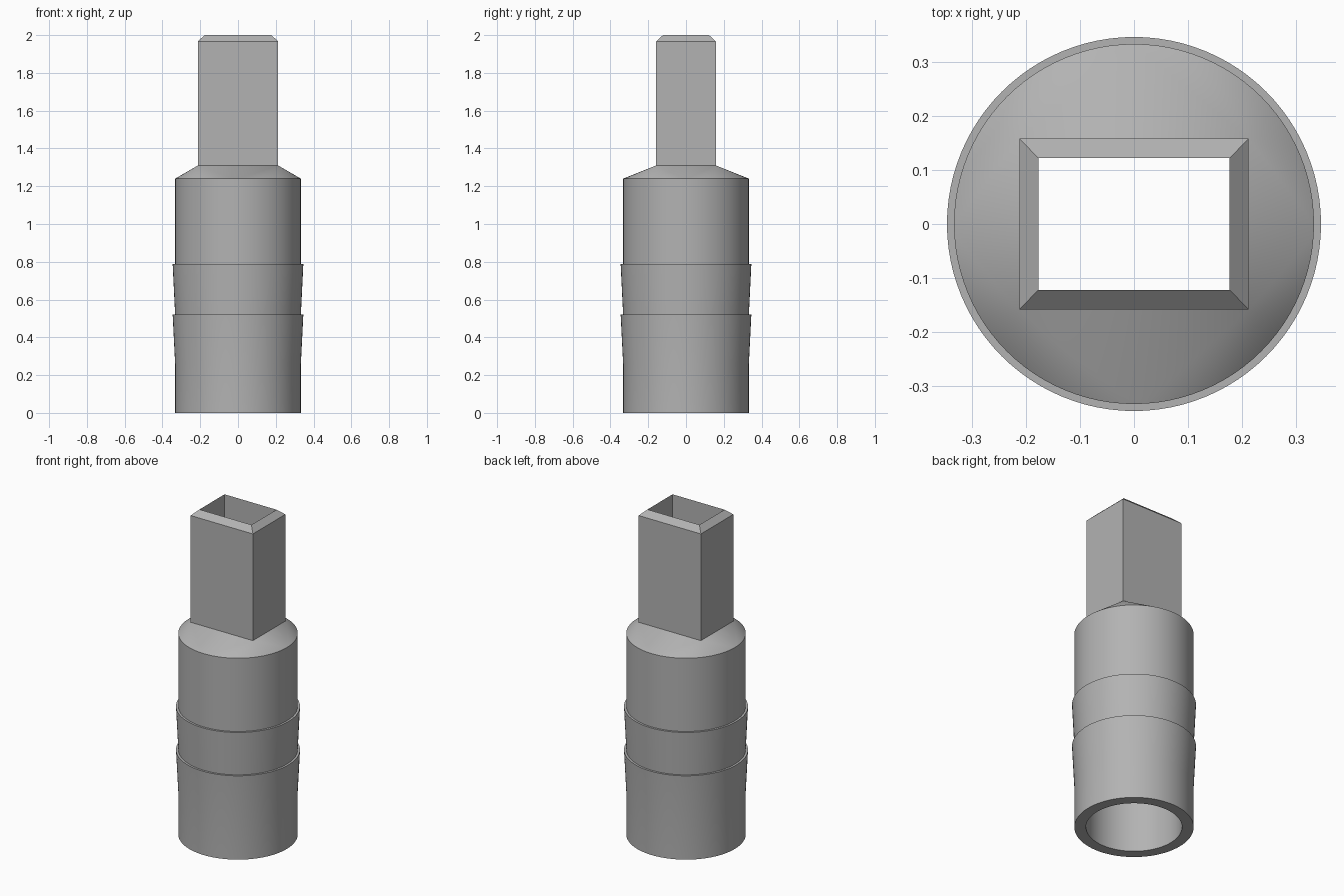
import bpy, bmesh, math

cube = bpy.data.objects.get("Cube")
if cube:
    bpy.data.objects.remove(cube, do_unlink=True)

SEGMENTS = 96
QUARTER = SEGMENTS // 4

grey = bpy.data.materials.new("plain grey")
grey.use_nodes = True
colour = (0.45, 0.45, 0.45, 1)
grey.diffuse_color = colour
grey.node_tree.nodes["Principled BSDF"].inputs["Base Color"].default_value = colour

bm = bmesh.new()


def circle(radius, z):
    step = math.tau / SEGMENTS
    return [bm.verts.new((radius * math.cos(i * step), radius * math.sin(i * step), z))
            for i in range(SEGMENTS)]


def rectangle(half_x, half_y, z):
    return [bm.verts.new((sx * half_x, sy * half_y, z))
            for sx, sy in ((1, 1), (-1, 1), (-1, -1), (1, -1))]


def bridge(low, high):
    n = len(low)
    for i in range(n):
        j = (i + 1) % n
        bm.faces.new((low[i], low[j], high[j], high[i]))


def round_to_square(ring, corners):
    # Each quarter of the circle fans to one corner; flat triangles join the fans
    for i in range(SEGMENTS):
        bm.faces.new((ring[i], ring[(i + 1) % SEGMENTS], corners[i // QUARTER]))
    for q in range(4):
        p = (q + 1) % 4
        bm.faces.new((ring[p * QUARTER], corners[p], corners[q]))


# Outer round body with two tapered barbs
body, barb = 0.333, 0.346
outer = [circle(r, z) for r, z in (
    (body, 0), (body, 0.26), (barb, 0.522), (body, 0.522),
    (barb, 0.789), (body, 0.789), (body, 1.24))]
# Rectangular spout with a bevelled rim, then its inner wall
spout = [rectangle(*size) for size in (
    (0.212, 0.158, 1.31), (0.212, 0.158, 1.967),
    (0.177, 0.122, 2.0), (0.177, 0.122, 1.31))]
# Round bore
bore = [circle(0.268, z) for z in (1.24, 0)]

for chain in (outer, spout, bore):
    for low, high in zip(chain, chain[1:]):
        bridge(low, high)
round_to_square(outer[-1], spout[0])
round_to_square(bore[0], spout[-1])
bridge(bore[-1], outer[0])
bmesh.ops.recalc_face_normals(bm, faces=bm.faces)

mesh = bpy.data.meshes.new("hose_adapter")
bm.to_mesh(mesh)
bm.free()
mesh.materials.append(grey)
adapter = bpy.data.objects.new("hose_adapter", mesh)
bpy.context.collection.objects.link(adapter)

# Smooth walls, sharp rims
bpy.ops.object.select_all(action="DESELECT")
adapter.select_set(True)
bpy.context.view_layer.objects.active = adapter
bpy.ops.object.shade_smooth_by_angle(angle=math.radians(30))
